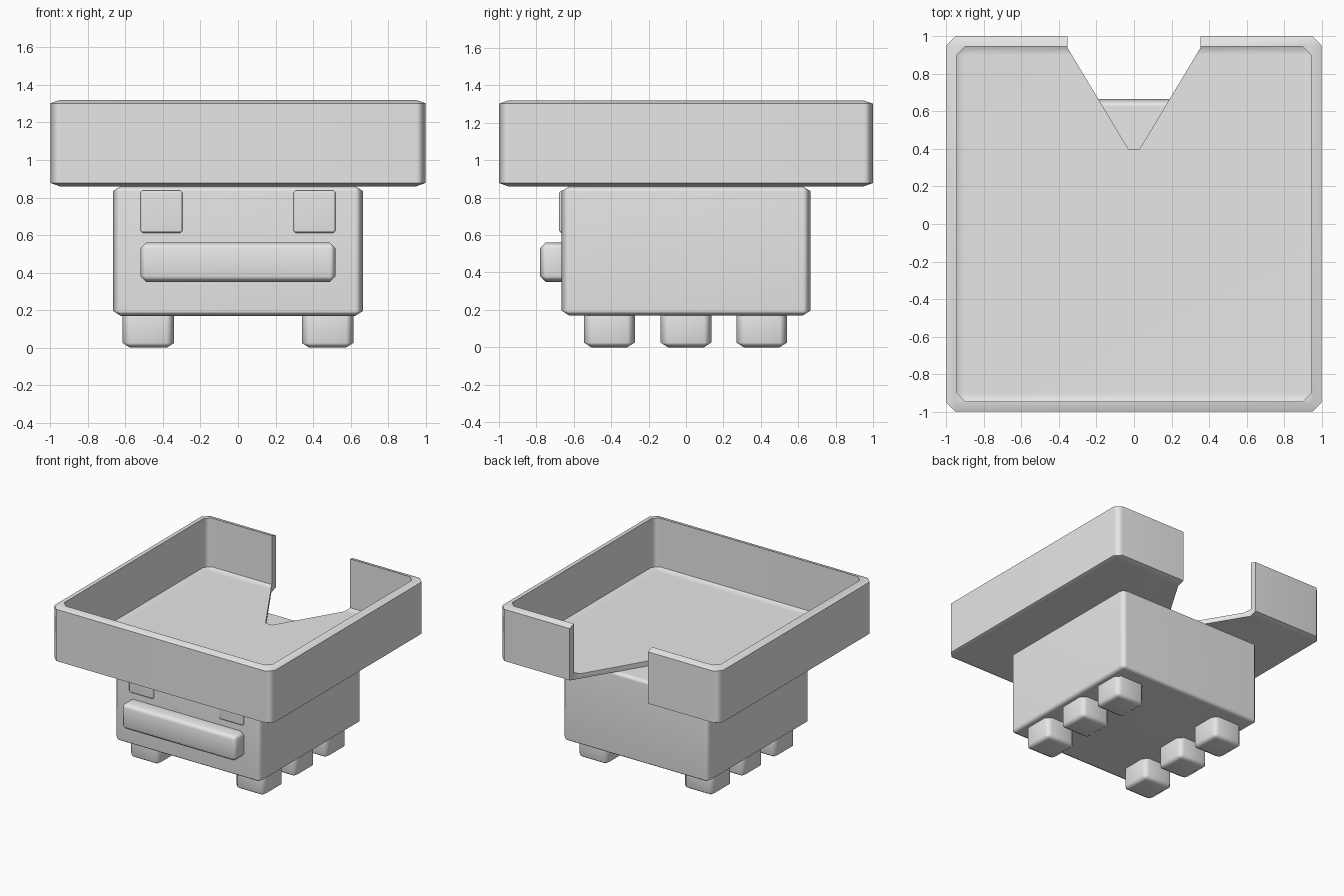
import bpy, bmesh
from mathutils import Vector

if "Cube" in bpy.data.objects:
    bpy.data.objects.remove(bpy.data.objects["Cube"])

grey = bpy.data.materials.new("plain grey")
grey.diffuse_color = (0.8, 0.8, 0.8, 1)
grey.use_nodes = True
grey.node_tree.nodes["Principled BSDF"].inputs["Base Color"].default_value = grey.diffuse_color


def link(name, bm):
    mesh = bpy.data.meshes.new(name)
    bmesh.ops.recalc_face_normals(bm, faces=bm.faces)
    bm.to_mesh(mesh)
    bm.free()
    mesh.materials.append(grey)
    ob = bpy.data.objects.new(name, mesh)
    bpy.context.collection.objects.link(ob)
    return ob


def box(name, lo, hi, b, bz=None):
    """Chamfered box between two corners; b is the chamfer in plan, bz its height."""
    k = b / (bz or b)
    lo, hi = Vector(lo), Vector(hi)
    size, mid = hi - lo, (hi + lo) / 2
    bm = bmesh.new()
    bmesh.ops.create_cube(bm, size=1)
    bmesh.ops.scale(bm, vec=(size.x, size.y, size.z * k), verts=bm.verts)
    bmesh.ops.bevel(bm, geom=bm.edges[:], offset=b, segments=1,
                    affect='EDGES', profile=0.5)
    bmesh.ops.scale(bm, vec=(1, 1, 1 / k), verts=bm.verts)
    bmesh.ops.translate(bm, vec=mid, verts=bm.verts)
    return link(name, bm)


def prism(name, pts, z0, z1):
    bm = bmesh.new()
    f = bm.faces.new([bm.verts.new((x, y, z0)) for x, y in pts])
    r = bmesh.ops.extrude_face_region(bm, geom=[f])
    vs = [v for v in r["geom"] if isinstance(v, bmesh.types.BMVert)]
    bmesh.ops.translate(bm, vec=(0, 0, z1 - z0), verts=vs)
    return link(name, bm)


def smooth(ob):
    bpy.ops.object.select_all(action='DESELECT')
    ob.select_set(True)
    bpy.context.view_layer.objects.active = ob
    bpy.ops.object.shade_smooth_by_angle(angle=0.87)
    m = ob.modifiers.new("even normals", 'WEIGHTED_NORMAL')
    m.keep_sharp = True


parts = []

# Open tray: hollowed box with a wedge notch through the back wall and floor
tray = box("tray", (-1, -1, 0.86), (1, 1, 1.32), 0.05, 0.018)
hollow = box("tray_hollow_cutter", (-0.945, -0.945, 0.9), (0.945, 0.945, 1.6), 0.045, 0.02)
notch = prism("notch_cutter", [(-0.355, 1.2), (-0.355, 0.94), (-0.03, 0.4),
                               (0.03, 0.4), (0.355, 0.94), (0.355, 1.2)], 0.7, 1.7)
for cutter in (hollow, notch):
    m = tray.modifiers.new(cutter.name, 'BOOLEAN')
    m.operation, m.solver, m.object = 'DIFFERENCE', 'EXACT', cutter
    bpy.context.view_layer.objects.active = tray
    bpy.ops.object.modifier_apply(modifier=m.name)
    bpy.data.objects.remove(cutter)
parts.append(tray)

# Body block and front bumper
parts.append(box("body", (-0.665, -0.665, 0.17), (0.665, 0.665, 0.86), 0.04, 0.025))
parts.append(box("front_bumper", (-0.52, -0.78, 0.35), (0.52, -0.6, 0.56), 0.03))

# Paired front lamps and three feet per side
for side, s in (("left", -1), ("right", 1)):
    x0, x1 = sorted((s * 0.295, s * 0.52))
    parts.append(box(side + "_lamp", (x0, -0.68, 0.612), (x1, -0.6, 0.838), 0.012))
    x0, x1 = sorted((s * 0.34, s * 0.615))
    for i, y in enumerate((-0.41, 0, 0.405)):
        parts.append(box(f"{side}_foot_{i + 1}", (x0, y - 0.136, 0),
                         (x1, y + 0.136, 0.24), 0.04, 0.025))

for ob in parts:
    smooth(ob)
